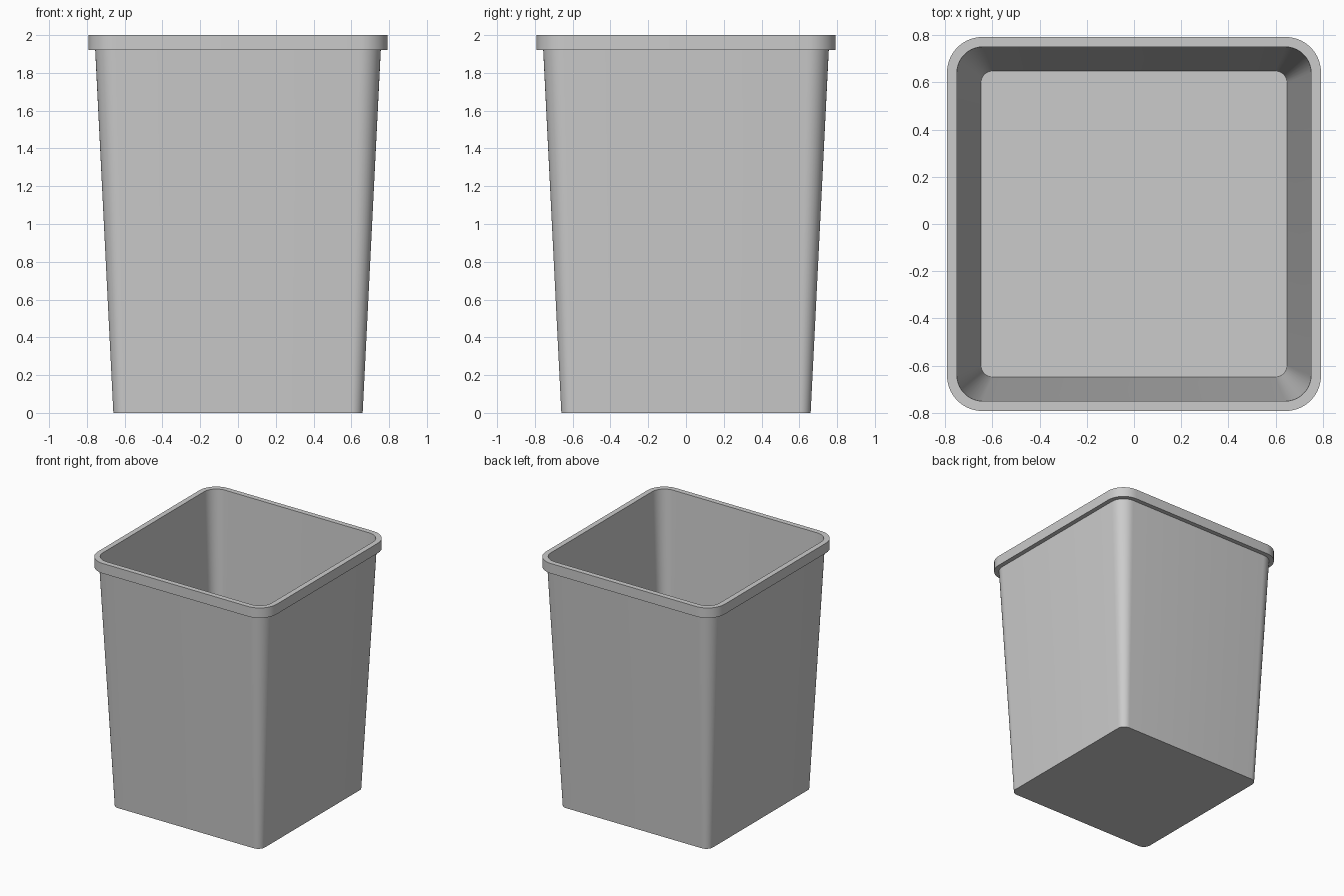
import bpy, bmesh
from math import sin, cos, pi, radians

cube = bpy.data.objects.get("Cube")
if cube:
    bpy.data.objects.remove(cube, do_unlink=True)

CORNER_STEPS = 10


def ring(bm, half, radius, z):
    """Rounded square loop of vertices, counter-clockwise."""
    verts = []
    for q, (sx, sy) in enumerate([(1, 1), (-1, 1), (-1, -1), (1, -1)]):
        c = half - radius
        for i in range(CORNER_STEPS + 1):
            a = (q + i / CORNER_STEPS) * pi / 2
            verts.append(bm.verts.new((sx * c + radius * cos(a),
                                       sy * c + radius * sin(a), z)))
    return verts


# Grey plastic
plastic = bpy.data.materials.new("grey_plastic")
plastic.use_nodes = True
grey = (0.6, 0.6, 0.6, 1)
plastic.diffuse_color = grey
plastic.node_tree.nodes["Principled BSDF"].inputs["Base Color"].default_value = grey

# Section from outer base, up over the rim, down to the inner floor:
# half width, corner radius, height
section = [
    (0.66, 0.06, 0.0),
    (0.756, 0.115, 1.92),
    (0.792, 0.15, 1.92),
    (0.792, 0.15, 2.0),
    (0.75, 0.11, 2.0),
    (0.648, 0.05, 0.012),
]

bm = bmesh.new()
rings = [ring(bm, *s) for s in section]
n = len(rings[0])
for low, high in zip(rings, rings[1:]):
    for i in range(n):
        j = (i + 1) % n
        bm.faces.new((low[i], low[j], high[j], high[i]))
bm.faces.new(rings[0][::-1])   # underside
bm.faces.new(rings[-1])        # inner floor

mesh = bpy.data.meshes.new("bin_body")
bm.to_mesh(mesh)
bm.free()
mesh.materials.append(plastic)
body = bpy.data.objects.new("bin_body", mesh)
bpy.context.collection.objects.link(body)

# Smooth corners, sharp rim and base edges
bpy.ops.object.select_all(action="DESELECT")
body.select_set(True)
bpy.context.view_layer.objects.active = body
bpy.ops.object.shade_smooth_by_angle(angle=radians(30))
